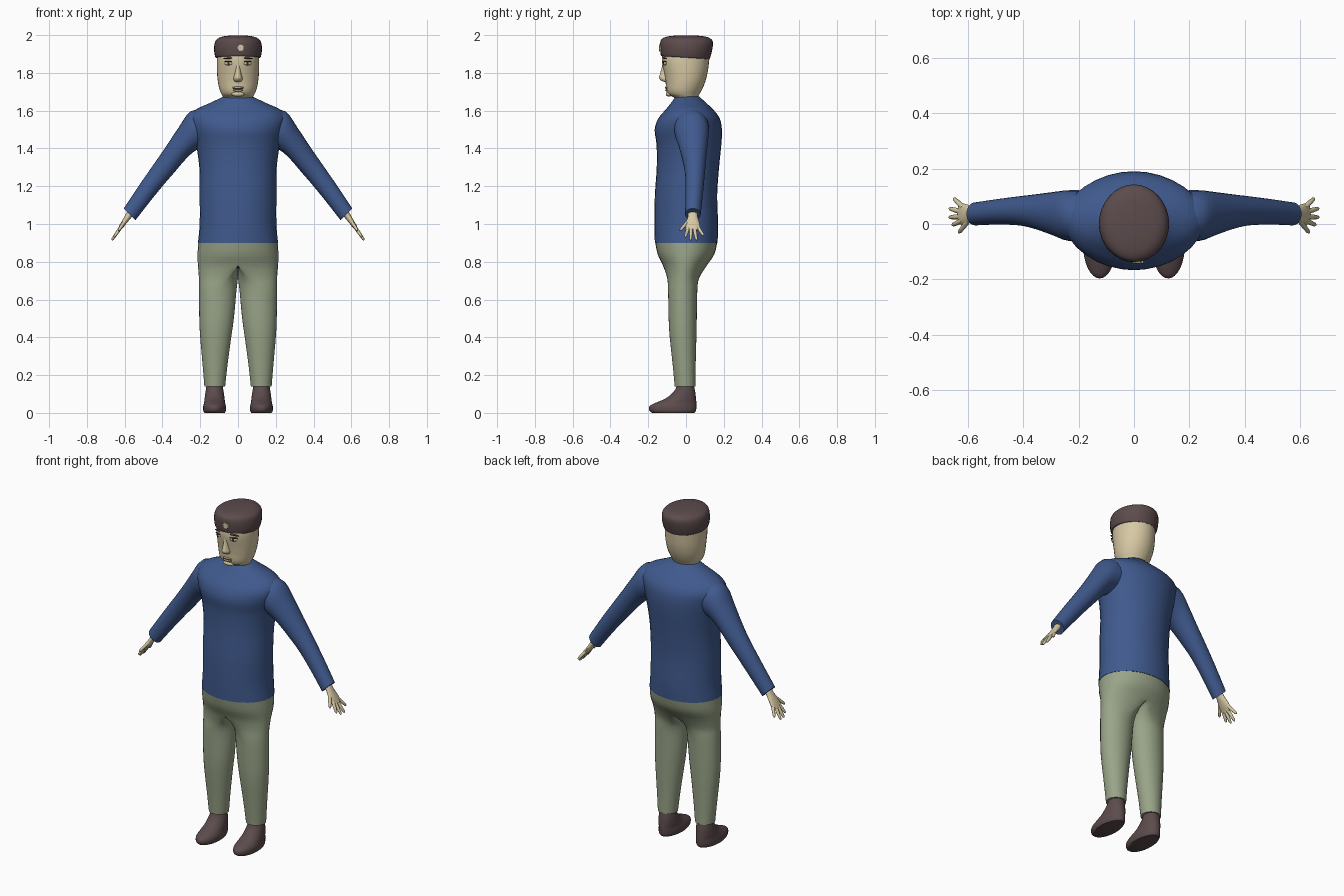
import bpy, bmesh, math
from mathutils import Vector, Matrix

N = 32  # sides of the main body sections


def material(name, rgb):
    m = bpy.data.materials.new(name)
    lin = [(c / 255 / 12.92) if c < 10 else ((c / 255 + 0.055) / 1.055) ** 2.4 for c in rgb]
    m.diffuse_color = (*lin, 1)
    return m


SKIN = material("skin", (214, 200, 163))
LIP = material("lip", (184, 168, 138))
BLUE = material("shirt_blue", (64, 90, 142))
GREEN = material("trouser_green", (153, 164, 136))
BROWN = material("dark_brown", (92, 75, 76))
DARK = material("eye_dark", (58, 50, 46))
CREAM = material("badge_cream", (210, 196, 165))


def finish(name, bm, mat, mirror=False, angle=50):
    bmesh.ops.recalc_face_normals(bm, faces=bm.faces[:])
    me = bpy.data.meshes.new(name)
    bm.to_mesh(me)
    bm.free()
    me.materials.append(mat)
    me.polygons.foreach_set("use_smooth", [True] * len(me.polygons))
    me.set_sharp_from_angle(angle=math.radians(angle))
    ob = bpy.data.objects.new(name, me)
    bpy.context.collection.objects.link(ob)
    if mirror:
        mod = ob.modifiers.new("mirror", "MIRROR")
        mod.merge_threshold = 0.0005
    return ob


def smooth_rows(rows, k=3):
    """Catmull-Rom interpolation between section rows."""
    out = []
    for i in range(len(rows) - 1):
        p0, p1, p2, p3 = rows[max(i - 1, 0)], rows[i], rows[i + 1], rows[min(i + 2, len(rows) - 1)]
        for j in range(k):
            t = j / k
            out.append([0.5 * (2 * b + (c - a) * t + (2 * a - 5 * b + 4 * c - d) * t * t
                               + (3 * b - a - 3 * c + d) * t ** 3)
                        for a, b, c, d in zip(p0, p1, p2, p3)])
    return out + [list(rows[-1])]


def ring(c, u, v, n=N):
    c, u, v = Vector(c), Vector(u), Vector(v)
    return [c + u * math.cos(2 * math.pi * i / n) + v * math.sin(2 * math.pi * i / n) for i in range(n)]


def loft(name, rings, mat, mirror=False, angle=50):
    bm = bmesh.new()
    vs = [[bm.verts.new(p) for p in r] for r in rings]
    n = len(vs[0])
    for a, b in zip(vs, vs[1:]):
        for i in range(n):
            j = (i + 1) % n
            bm.faces.new((a[i], a[j], b[j], b[i]))
    bm.faces.new(vs[0])
    bm.faces.new(vs[-1])
    # drop hidden faces on the mirror plane
    inner = [f for f in bm.faces if all(abs(v.co.x) < 1e-4 for v in f.verts)]
    bmesh.ops.delete(bm, geom=inner, context="FACES")
    bmesh.ops.remove_doubles(bm, verts=bm.verts[:], dist=1e-5)
    return finish(name, bm, mat, mirror, angle)


def slices(rows, k=3):
    """Horizontal sections: z, centre x, half width, front y, back y."""
    return [ring((x, (a + b) / 2, z), (r, 0, 0), (0, (b - a) / 2, 0))
            for z, x, r, a, b in smooth_rows(rows, k)]


def ellipsoid(name, c, r, mat, rot=(0, 0), mirror=False):
    bm = bmesh.new()
    mtx = (Matrix.Translation(c) @ Matrix.Rotation(rot[0], 4, "Z") @ Matrix.Rotation(rot[1], 4, "Y")
           @ Matrix.Diagonal((*r, 1)))
    bmesh.ops.create_uvsphere(bm, u_segments=16, v_segments=10, radius=1, matrix=mtx)
    return finish(name, bm, mat, mirror)


# Shirt body
loft("shirt_body", slices([
    (0.90, 0, 0.212, -0.165, 0.167), (1.00, 0, 0.203, -0.167, 0.170), (1.15, 0, 0.203, -0.165, 0.165),
    (1.30, 0, 0.205, -0.155, 0.175), (1.42, 0, 0.222, -0.156, 0.187), (1.50, 0, 0.243, -0.166, 0.190),
    (1.56, 0, 0.255, -0.146, 0.178), (1.605, 0, 0.225, -0.108, 0.145), (1.64, 0, 0.150, -0.080, 0.108),
    (1.675, 0, 0.076, -0.055, 0.070)]), BLUE)

# Sleeves: upper edge x z, lower edge x z, front y, back y
sleeve = [(0.15, 1.61, 0.12, 1.43, -0.06, 0.12), (0.25, 1.597, 0.215, 1.395, -0.062, 0.122),
          (0.315, 1.51, 0.275, 1.345, -0.04, 0.115), (0.38, 1.412, 0.335, 1.275, -0.018, 0.107),
          (0.44, 1.325, 0.39, 1.212, -0.005, 0.10), (0.52, 1.21, 0.465, 1.12, -0.002, 0.09),
          (0.605, 1.082, 0.543, 1.02, -0.005, 0.078)]
loft("sleeve", [ring(((a + c) / 2, (e + f) / 2, (b + d) / 2), ((a - c) / 2, 0, (b - d) / 2), (0, (f - e) / 2, 0), 24)
                for a, b, c, d, e, f in smooth_rows(sleeve)], BLUE, mirror=True)

# Trousers: z, inner x, outer x, front y, back y, amount of half-pelvis shape
legs = [(0.902, 0, 0.210, -0.163, 0.165, 1), (0.84, 0, 0.214, -0.150, 0.150, 1), (0.78, 0, 0.212, -0.122, 0.110, 1),
        (0.715, 0.001, 0.207, -0.100, 0.070, 0.4), (0.65, 0.008, 0.206, -0.095, 0.060, 0),
        (0.50, 0.022, 0.205, -0.092, 0.057, 0), (0.40, 0.036, 0.200, -0.086, 0.055, 0),
        (0.25, 0.056, 0.187, -0.070, 0.051, 0), (0.14, 0.068, 0.178, -0.060, 0.050, 0)]
rings = []
for z, xi, xo, y0, y1, d in smooth_rows(legs):
    d, xi = min(max(d, 0), 1), max(xi, 0)
    r = []
    for i in range(N):
        c, s = math.cos(2 * math.pi * i / N), math.sin(2 * math.pi * i / N)
        x = d * max(c, 0) * xo + (1 - d) * ((xi + xo) / 2 + (xo - xi) / 2 * c)
        r.append(Vector((0 if x < 1e-5 else x, (y0 + y1) / 2 + (y1 - y0) / 2 * s, z)))
    rings.append(r)
loft("trousers", rings, GREEN, mirror=True)

# Shoes
loft("shoe", slices([
    (0.0, 0.124, 0.054, -0.180, 0.045), (0.012, 0.124, 0.060, -0.194, 0.053), (0.035, 0.124, 0.060, -0.194, 0.055),
    (0.052, 0.124, 0.056, -0.165, 0.055), (0.075, 0.124, 0.053, -0.110, 0.053), (0.105, 0.124, 0.049, -0.072, 0.050),
    (0.130, 0.124, 0.045, -0.054, 0.045), (0.150, 0.124, 0.042, -0.048, 0.042)]), BROWN, mirror=True)

# Head and neck
loft("head", slices([
    (1.640, 0, 0.074, -0.050, 0.062), (1.668, 0, 0.077, -0.062, 0.062), (1.685, 0, 0.086, -0.092, 0.070),
    (1.71, 0, 0.097, -0.104, 0.084), (1.75, 0, 0.106, -0.108, 0.101), (1.80, 0, 0.111, -0.116, 0.114),
    (1.85, 0, 0.112, -0.126, 0.121), (1.89, 0, 0.110, -0.126, 0.124), (1.93, 0, 0.100, -0.115, 0.115)]), SKIN)

# Nose: tapered wedge sections (z, half width, tip y)
loft("nose", [ring((0, -0.10, z), (w, 0, 0), (0, y + 0.10, 0), 16) for z, w, y in smooth_rows([
    (1.862, 0.012, -0.124), (1.83, 0.014, -0.128), (1.79, 0.020, -0.139), (1.772, 0.025, -0.142),
    (1.758, 0.022, -0.130), (1.752, 0.014, -0.112)])], SKIN)

# Lips, mouth line and chin
ellipsoid("upper_lip", (0, -0.101, 1.722), (0.030, 0.010, 0.007), LIP)
ellipsoid("lower_lip", (0, -0.100, 1.708), (0.027, 0.010, 0.007), LIP)
ellipsoid("mouth_line", (0, -0.101, 1.715), (0.030, 0.009, 0.002), DARK)
ellipsoid("chin", (0, -0.090, 1.688), (0.034, 0.017, 0.014), SKIN)

# Eyes and brows
ellipsoid("eye", (0.050, -0.112, 1.850), (0.022, 0.008, 0.010), CREAM, (0.28, 0), True)
ellipsoid("pupil", (0.050, -0.117, 1.850), (0.008, 0.005, 0.009), DARK, (0.28, 0), True)
ellipsoid("upper_lid", (0.050, -0.113, 1.860), (0.024, 0.008, 0.003), DARK, (0.28, 0), True)
ellipsoid("brow", (0.052, -0.112, 1.877), (0.028, 0.007, 0.004), DARK, (0.28, 0.08), True)

# Cap, tipped slightly back
cap = slices([
    (1.882, 0, 0.117, -0.130, 0.124), (1.890, 0, 0.122, -0.134, 0.128), (1.925, 0, 0.127, -0.137, 0.138),
    (1.960, 0, 0.123, -0.136, 0.143), (1.980, 0, 0.110, -0.126, 0.134), (1.993, 0, 0.080, -0.095, 0.102),
    (1.999, 0, 0.030, -0.035, 0.040)])
for r in cap:
    for p in r:
        p.z -= 0.045 * (p.y + 0.02) * (2.0 - p.z) / 0.12 * 1.4
loft("cap", cap, BROWN)

# Cap badge: scalloped disc
badge = []
for y, s in ((-0.130, 1), (-0.141, 1), (-0.143, 0.8)):
    badge.append([Vector((0.015 + math.cos(a) * s * q, y, 1.932 + math.sin(a) * s * q))
                  for a, q in ((2 * math.pi * i / 16, 0.021 if i % 2 else 0.016) for i in range(16))])
loft("badge", badge, CREAM, angle=30)


# Hands: positions lie on a sloping plane given by y and z
def on_hand(y, z):
    return Vector((0.575 + (1.05 - z) * 0.68, y, z))


normal = Vector((0.827, 0, 0.562))
palm = [(1.075, 0.036, 0.026, 0.020), (1.04, 0.036, 0.026, 0.017), (1.015, 0.035, 0.034, 0.014),
        (0.99, 0.035, 0.039, 0.012), (0.968, 0.036, 0.036, 0.008)]
loft("palm", [ring(on_hand(y, z), (0, w, 0), normal * t, 16) for z, y, w, t in smooth_rows(palm, 2)], SKIN, mirror=True)

# Fingers: base y z, tip y z
for name, y0, z0, y1, z1 in (("thumb", 0.012, 1.015, -0.032, 0.965), ("index_finger", 0.013, 0.985, -0.004, 0.930),
                             ("middle_finger", 0.027, 0.980, 0.024, 0.914), ("ring_finger", 0.044, 0.980, 0.056, 0.914),
                             ("little_finger", 0.060, 0.988, 0.093, 0.938)):
    a, b = on_hand(y0, z0), on_hand(y1, z1)
    side = (b - a).normalized().cross(normal)
    loft(name, [ring(a.lerp(b, t), side * r, normal * r, 10)
                for t, r in ((0, 0.010), (0.5, 0.009), (0.9, 0.007), (1, 0.003))], SKIN, mirror=True)
